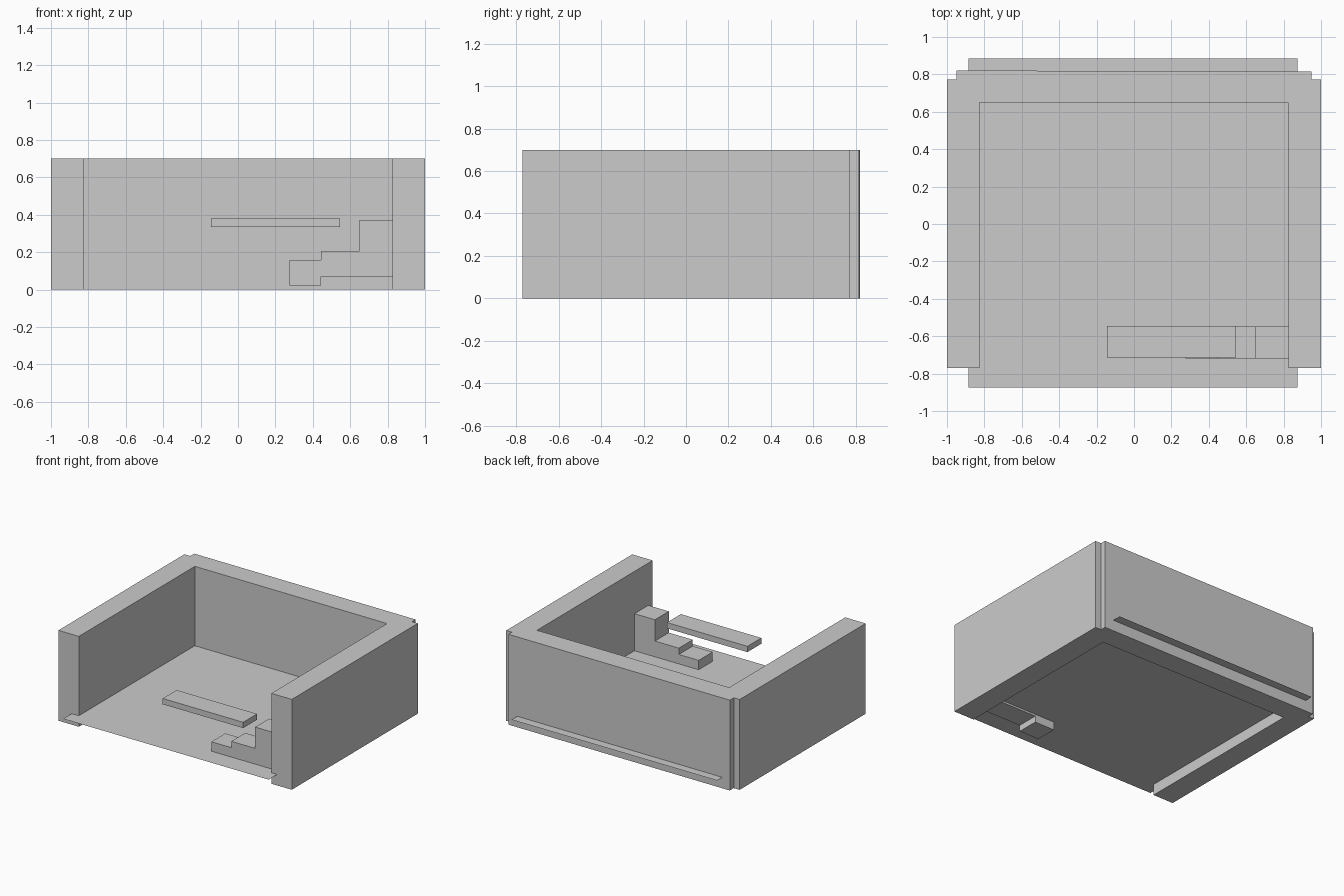
import bpy, bmesh
from math import radians
from mathutils import Matrix

if "Cube" in bpy.data.objects:
    bpy.data.objects.remove(bpy.data.objects["Cube"])


def finish(name, bm):
    bmesh.ops.recalc_face_normals(bm, faces=bm.faces)
    mesh = bpy.data.meshes.new(name)
    bm.to_mesh(mesh)
    bm.free()
    obj = bpy.data.objects.new(name, mesh)
    bpy.context.collection.objects.link(obj)
    return obj


def box(name, x, y, z, turn=0):
    """Box from (min, max) ranges, optionally turned about z (degrees)."""
    bm = bmesh.new()
    bmesh.ops.create_cube(bm, size=1)
    bmesh.ops.scale(bm, vec=(x[1] - x[0], y[1] - y[0], z[1] - z[0]), verts=bm.verts)
    bmesh.ops.rotate(bm, matrix=Matrix.Rotation(radians(turn), 3, 'Z'), verts=bm.verts)
    obj = finish(name, bm)
    obj.location = (sum(x) / 2, sum(y) / 2, sum(z) / 2)
    return obj


# Side walls, open front
for name, x in (("left_wall", (-1, -0.825)), ("right_wall", (0.825, 1))):
    box(name, x, (-0.77, 0.772), (0, 0.7))

# Back wall, turned very slightly out of square
box("back_wall", (-0.95, 0.95), (0.648, 0.818), (0, 0.7), -0.15)

# Floor: a single thin sheet that pokes out at front and back
bm = bmesh.new()
bm.faces.new([bm.verts.new((x, y, 0.085)) for x, y in
              ((-0.885, -0.875), (0.875, -0.875), (0.875, 0.885), (-0.885, 0.885))])
floor = finish("floor", bm)

# Floating shelf
box("floating_shelf", (-0.145, 0.545), (-0.715, -0.545), (0.335, 0.38))

# Steps against the right wall: stepped profile pushed along y
profile = [(0.275, 0.022), (0.445, 0.022), (0.445, 0.07), (0.83, 0.07), (0.83, 0.372),
           (0.65, 0.372), (0.65, 0.207), (0.445, 0.207), (0.445, 0.158), (0.275, 0.158)]
bm = bmesh.new()
face = bm.faces.new([bm.verts.new((x, -0.718, z)) for x, z in profile])
side = bmesh.ops.extrude_face_region(bm, geom=[face], use_keep_orig=True)
bmesh.ops.translate(bm, vec=(0, 0.17, 0),
                    verts=[v for v in side["geom"] if isinstance(v, bmesh.types.BMVert)])
finish("steps", bm)
